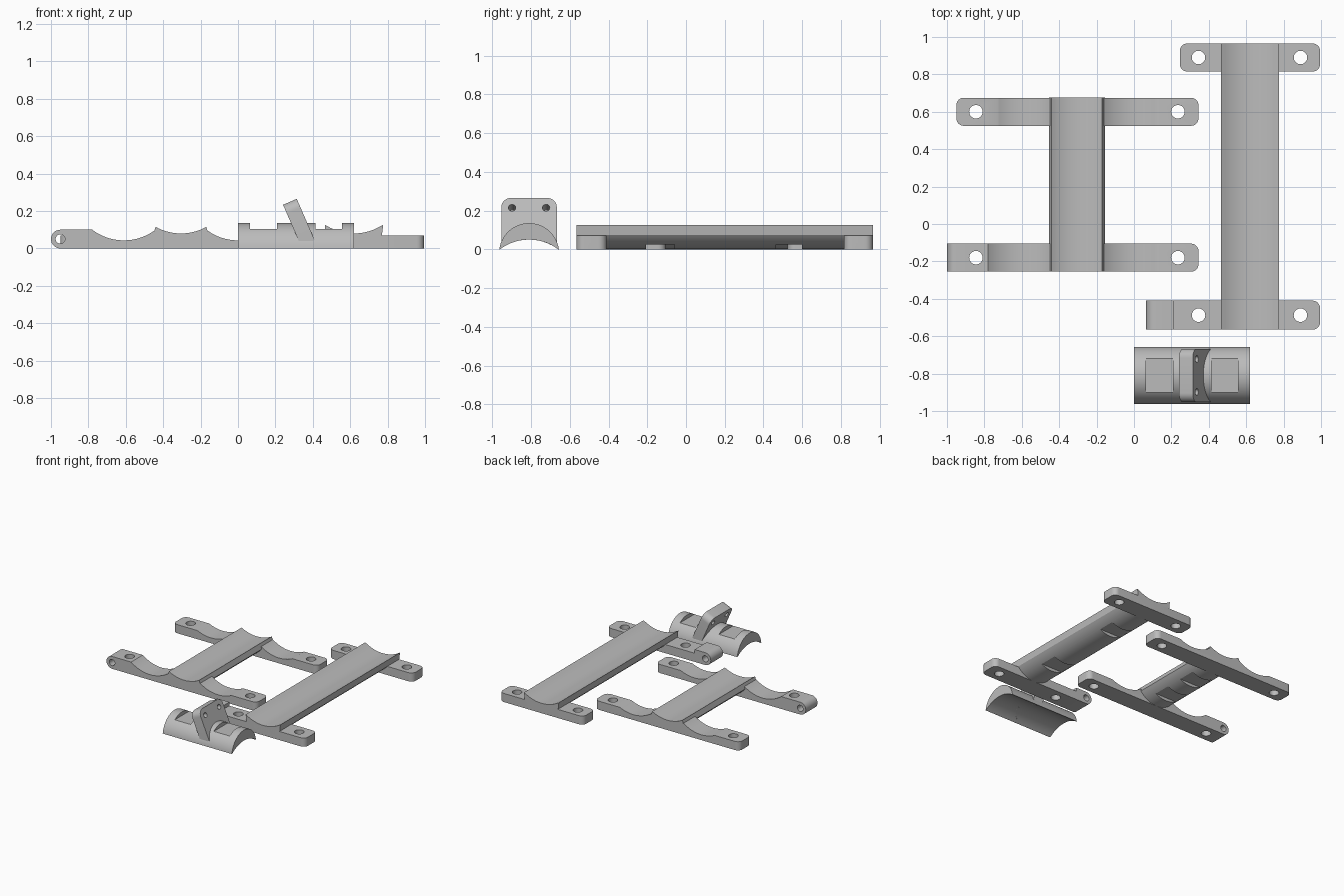
import bpy, bmesh, math
from mathutils import Matrix, Vector

if "Cube" in bpy.data.objects:
    bpy.data.objects.remove(bpy.data.objects["Cube"])

grey = bpy.data.materials.new("plain grey")
grey.diffuse_color = (0.5, 0.5, 0.5, 1)
grey.use_nodes = True
grey.node_tree.nodes["Principled BSDF"].inputs["Base Color"].default_value = grey.diffuse_color


def prism(name, pts, a, b, axis):
    """Extrude a closed 2D profile from a to b along the given axis."""
    place = {"x": lambda p, t: (t, p[0], p[1]),
             "y": lambda p, t: (p[0], t, p[1]),
             "z": lambda p, t: (p[0], p[1], t)}[axis]
    bm = bmesh.new()
    face = bm.faces.new([bm.verts.new(place(p, a)) for p in pts])
    new = bmesh.ops.extrude_face_region(bm, geom=[face])["geom"]
    shift = Vector(place((0, 0), b - a))
    bmesh.ops.translate(bm, verts=[v for v in new if isinstance(v, bmesh.types.BMVert)], vec=shift)
    bmesh.ops.recalc_face_normals(bm, faces=bm.faces)
    me = bpy.data.meshes.new(name)
    bm.to_mesh(me)
    bm.free()
    ob = bpy.data.objects.new(name, me)
    bpy.context.collection.objects.link(ob)
    me.materials.append(grey)
    return ob


def arc(cx, cz, r, a0, a1, n=24):
    return [(cx + r * math.cos(math.radians(a0 + (a1 - a0) * i / n)),
             cz + r * math.sin(math.radians(a0 + (a1 - a0) * i / n))) for i in range(n + 1)]


def circle(cx, cz, r, n=32):
    return arc(cx, cz, r, 0, 360, n)[:-1]


def sag(cx, cz, r, x0, x1, sign, n=24):
    """Arc of a circle sampled from x0 to x1, lower (-1) or upper (+1) half."""
    return [(x, cz + sign * math.sqrt(r * r - (x - cx) ** 2))
            for x in (x0 + (x1 - x0) * i / n for i in range(n + 1))]


def rect(x0, x1, y0, y1):
    return [(x0, y0), (x1, y0), (x1, y1), (x0, y1)]


def rounded(x0, x1, y0, y1, r, left=True):
    """Plan outline with rounded corners, optionally square on the left."""
    p = arc(x1 - r, y0 + r, r, -90, 0, 8) + arc(x1 - r, y1 - r, r, 0, 90, 8)
    if left:
        return p + arc(x0 + r, y1 - r, r, 90, 180, 8) + arc(x0 + r, y0 + r, r, 180, 270, 8)
    return p + [(x0, y1), (x0, y0)]


def cut(ob, tool, op="DIFFERENCE"):
    m = ob.modifiers.new("cut", "BOOLEAN")
    m.operation, m.object, m.solver = op, tool, "EXACT"
    bpy.context.view_layer.objects.active = ob
    bpy.ops.object.modifier_apply(modifier=m.name)
    bpy.data.objects.remove(tool)


def smooth(ob):
    bpy.ops.object.select_all(action="DESELECT")
    ob.select_set(True)
    bpy.context.view_layer.objects.active = ob
    bpy.ops.object.shade_smooth_by_angle(angle=math.radians(25))


def bar(name, top, x0, x1, y0, y1, holes, hinge=None):
    """Mounting bar: side profile, rounded plan corners, screw holes, hinge hole."""
    if hinge is None:
        profile = [(x1, 0), *top[::-1], (x0, 0)]
    else:
        profile = [(x1, 0), *top[::-1], *arc(hinge, 0.05, 0.05, 90, 270, 16)]
    ob = prism(name, profile, y0, y1, "y")
    cut(ob, prism("plan", rounded(x0 - (0.01 if hinge else 0), x1, y0, y1, 0.04, hinge is None),
                  -0.1, 0.3, "z"), "INTERSECT")
    for hx in holes:
        cut(ob, prism("drill", circle(hx, (y0 + y1) / 2, 0.036), -0.1, 0.3, "z"))
    if hinge is not None:
        cut(ob, prism("drill", circle(hinge, 0.05, 0.025), y0 - 0.1, y1 + 0.1, "y"))
    smooth(ob)


def cradle(name, cx, tip, y0, y1, notches):
    """Long trough with a concave top, rounded belly and strap notches."""
    tx, tz = tip
    r = 0.28
    low = 0.08
    top = sag(cx, low + r, r, cx - tx, cx + tx, -1)
    top = [(x, z) for x, z in top[1:-1]]
    belly = sag(cx, 0.19, 0.19, cx + 0.15, cx - 0.15, -1, 32)
    ob = prism(name, [(cx - tx, tz), *top, (cx + tx, tz), *belly], y0, y1, "y")
    for a, b in notches:
        cut(ob, prism("notch", rect(cx - 0.3, cx + 0.3, -0.1, 0.025), a, b, "y"))
    smooth(ob)


# Short frame: two scalloped bars and a cradle
def scallops(x0, x1, height):
    R = 0.28
    dx = math.sqrt(R * R - (R + 0.043 - height) ** 2)
    dr = math.sqrt(R * R - (R + 0.043 - 0.07) ** 2)
    return ([(x0, height)] + sag(-0.61, 0.043 + R, R, -0.61 - dx, -0.45, -1)
            + [(-0.42, 0.07), (-0.19, 0.07)]
            + sag(0.0, 0.043 + R, R, -0.16, dr, -1) + [(x1, 0.07)])


bar("short_frame_back_bar", scallops(-0.95, 0.345, 0.07), -0.95, 0.345, 0.525, 0.675, (-0.845, 0.235))
bar("short_frame_front_bar", scallops(-0.9, 0.345, 0.10), -1.0, 0.345, -0.255, -0.105,
    (-0.845, 0.235), hinge=-0.95)
cradle("short_frame_cradle", -0.305, (0.135, 0.115), -0.255, 0.675, [(0.0, 0.14), (0.28, 0.42)])

# Long frame: two flat bars and a cradle
bar("long_frame_back_bar", [(0.245, 0.07), (0.995, 0.07)], 0.245, 0.995, 0.815, 0.965, (0.345, 0.89))
bar("long_frame_front_bar", [(0.15, 0.10), (0.21, 0.10), (0.21, 0.07), (0.995, 0.07)],
    0.065, 0.995, -0.565, -0.41, (0.345, 0.89), hinge=0.115)
cradle("long_frame_cradle", 0.62, (0.156, 0.126), -0.565, 0.965, [(-0.206, -0.06), (0.464, 0.60)])

# Clamp shell: crescent section with two flat recesses on top
CY = -0.81
outer = arc(CY, -0.02, 0.155, 7.4, 172.6, 40)
inner = sag(CY, -0.20, 0.25, CY - 0.15, CY + 0.15, 1, 32)
shell = prism("clamp_shell", outer + inner, 0.0, 0.62, "x")
for a, b in ((0.065, 0.208), (0.415, 0.557)):
    cut(shell, prism("recess", rect(a, b, -1.1, -0.5), 0.105, 0.3, "z"))
smooth(shell)

# Tilted tab on the clamp, with two holes
w, r = 0.143, 0.05
tab = prism("clamp_tab", [(-w, -0.24), (w, -0.24)] + arc(w - r, -r, r, 0, 90, 8)
            + arc(r - w, -r, r, 90, 180, 8), -0.04, 0.04, "x")
for hy in (-0.088, 0.088):
    cut(tab, prism("drill", circle(hy, -0.055, 0.019, 24), -0.1, 0.1, "x"))
tilt = Matrix.Translation((0.2775, CY, 0.249)) @ Matrix.Rotation(math.radians(-23.5), 4, "Y")
tab.data.transform(tilt)
cut(tab, prism("bore", circle(CY, -0.20, 0.25, 64), 0.0, 0.8, "x"))
smooth(tab)
